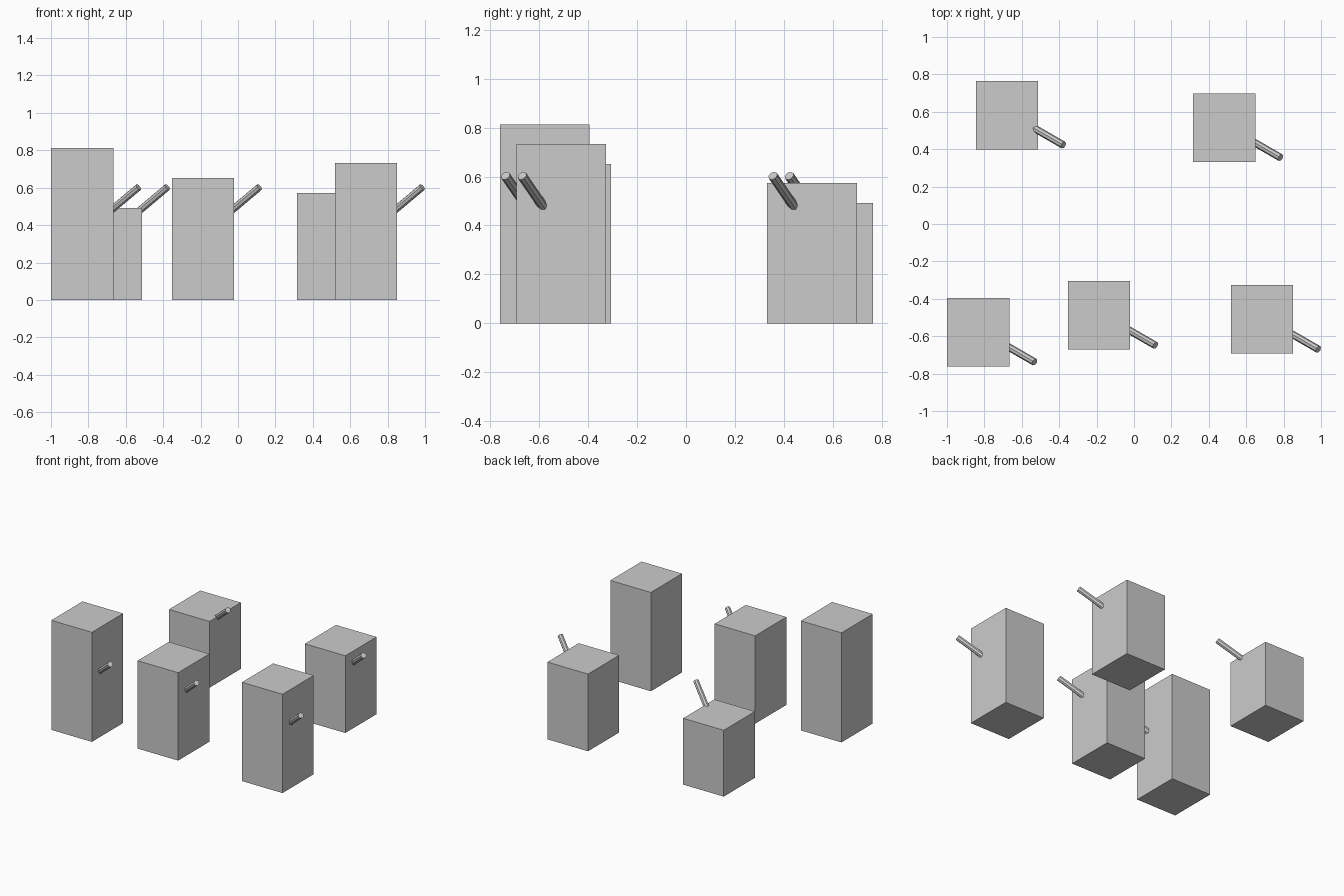
import bpy
from math import radians, cos, sin
from mathutils import Vector

if "Cube" in bpy.data.objects:
    bpy.data.objects.remove(bpy.data.objects["Cube"])

W, D = 0.333, 0.366      # block footprint
R, L = 0.02, 0.25        # peg radius and length

# shared peg direction: outward to the right, turned forward and tilted up
yaw, tilt = radians(-30), radians(36)
axis = Vector((cos(tilt) * cos(yaw), cos(tilt) * sin(yaw), sin(tilt)))


def block(name, x, y, h):
    bpy.ops.mesh.primitive_cube_add(size=1, location=(x, y, h / 2))
    ob = bpy.context.object
    ob.name = name
    ob.scale = (W, D, h)


def peg(name, x, y):
    # outer end sits at the same height on every block
    tip = Vector((x + W / 2 + 0.135, y - 0.16, 0.603))
    bpy.ops.mesh.primitive_cylinder_add(vertices=8, radius=R, depth=L,
                                        location=tip - axis * L / 2)
    ob = bpy.context.object
    ob.name = name
    ob.rotation_euler = axis.to_track_quat('Z', 'Y').to_euler()


# block centres and heights
blocks = [
    ("front_left", -0.833, -0.578, 0.813),
    ("front_middle", -0.187, -0.489, 0.652),
    ("front_right", 0.684, -0.51, 0.733),
    ("back_left", -0.679, 0.582, 0.492),
    ("back_right", 0.482, 0.515, 0.573),
]
for name, x, y, h in blocks:
    block(name + "_block", x, y, h)
    peg(name + "_peg", x, y)
